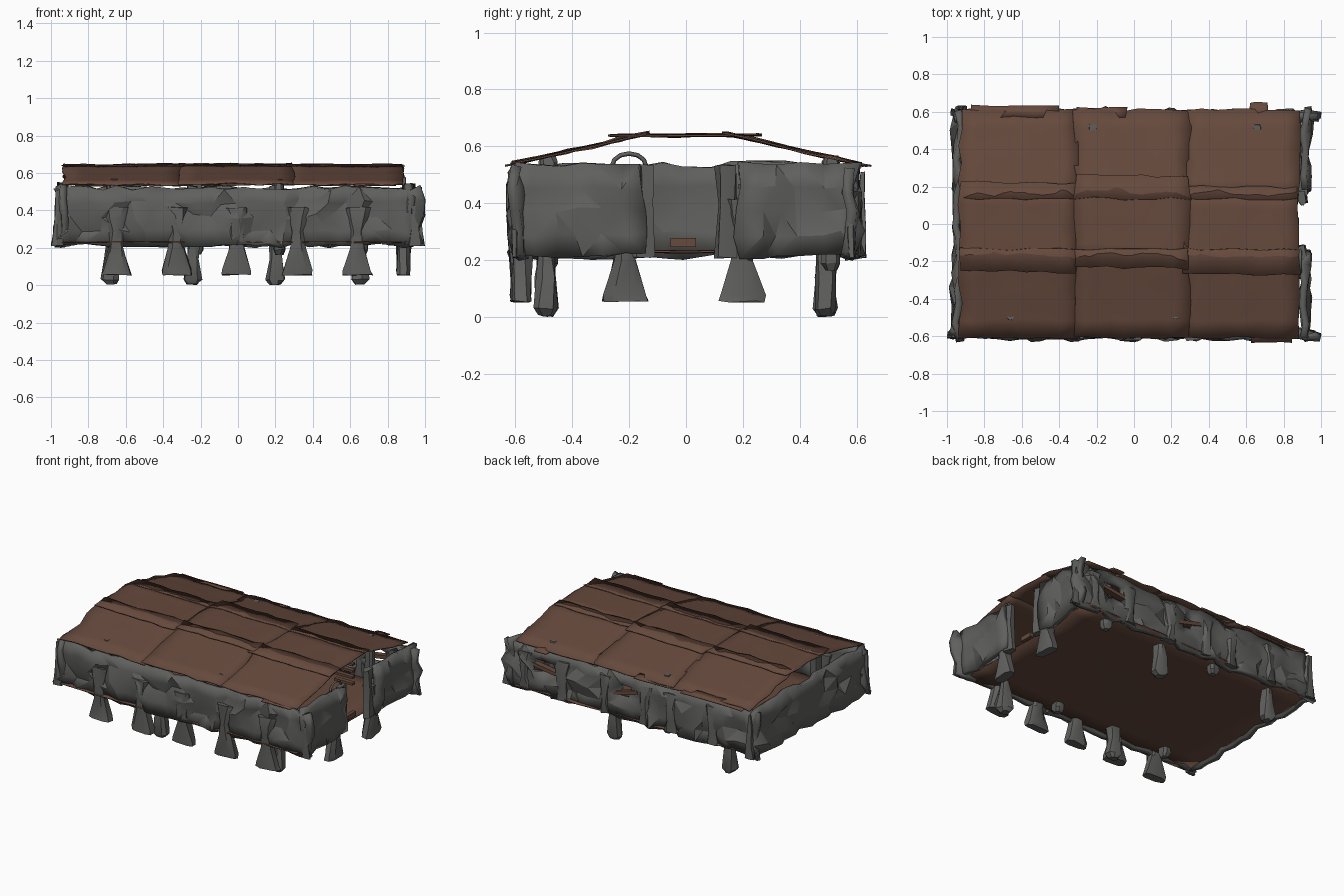
import bpy, bmesh, random, math
from mathutils import Vector, Matrix, noise

random.seed(7)
cube = bpy.data.objects.get("Cube")
if cube:
    bpy.data.objects.remove(cube)


def material(name, rgb):
    m = bpy.data.materials.new(name)
    m.use_nodes = True
    m.diffuse_color = (*rgb, 1)
    bsdf = m.node_tree.nodes["Principled BSDF"]
    bsdf.inputs["Base Color"].default_value = (*rgb, 1)
    bsdf.inputs["Roughness"].default_value = 0.9
    return m


STONE = material("grey stone", (0.115, 0.115, 0.112))
WOOD = material("brown hide", (0.132, 0.067, 0.046))


def finish(name, bm, mat, thick=0, angle=35):
    mesh = bpy.data.meshes.new(name)
    bmesh.ops.recalc_face_normals(bm, faces=bm.faces)
    bm.to_mesh(mesh)
    bm.free()
    mesh.materials.append(mat)
    ob = bpy.data.objects.new(name, mesh)
    bpy.context.collection.objects.link(ob)
    if thick:
        mod = ob.modifiers.new("thickness", "SOLIDIFY")
        mod.thickness = thick
        mod.offset = 0
    bpy.ops.object.select_all(action="DESELECT")
    ob.select_set(True)
    bpy.context.view_layer.objects.active = ob
    bpy.ops.object.shade_smooth_by_angle(angle=math.radians(angle))
    return ob


def sheet(name, a, b, c, nu, nv, mat, thick, rough, jitter, holes=(), angle=35):
    """Rough slab from corner a, with edges a-b and a-c; holes are (u0, u1, v0, v1)."""
    a, b, c = Vector(a), Vector(b), Vector(c)
    normal = (b - a).cross(c - a).normalized()
    ud, vd = (b - a).normalized(), (c - a).normalized()
    bm = bmesh.new()
    rows = []
    for j in range(nv + 1):
        row = []
        for i in range(nu + 1):
            p = a + (b - a) * i / nu + (c - a) * j / nv
            bump = noise.noise(p * 9) * rough + random.uniform(-rough, rough) * 0.6
            p += normal * bump
            p += ud * random.uniform(-jitter, jitter) + vd * random.uniform(-jitter, jitter) * 0.6
            row.append(bm.verts.new(p))
        rows.append(row)
    for j in range(nv):
        for i in range(nu):
            u, v = (i + 0.5) / nu, (j + 0.5) / nv
            if any(h[0] < u < h[1] and h[2] < v < h[3] for h in holes):
                continue
            bm.faces.new((rows[j][i], rows[j][i + 1], rows[j + 1][i + 1], rows[j + 1][i]))
    bmesh.ops.triangulate(bm, faces=bm.faces, quad_method="SHORT_EDGE")
    return finish(name, bm, mat, thick, angle)


def wall(name, a, b, c, nu, holes=()):
    return sheet(name, a, b, c, nu, 4, STONE, 0.036, 0.03, 0.022, holes, 22)


def column(name, x, y, rings, sides=8, jitter=0.008):
    """Stone column; rings are (z, half width in x, half width in y)."""
    bm = bmesh.new()
    loops = []
    for z, rx, ry in rings:
        loop = []
        for k in range(sides):
            t = math.tau * (k + 0.5) / sides
            # squared-off outline
            cx, cy = (math.copysign(abs(f) ** 0.6, f) for f in (math.cos(t), math.sin(t)))
            loop.append(bm.verts.new((x + rx * cx + random.uniform(-jitter, jitter),
                                      y + ry * cy + random.uniform(-jitter, jitter),
                                      z + random.uniform(-jitter, jitter) * 0.5)))
        loops.append(loop)
    for lo, hi in zip(loops, loops[1:]):
        for k in range(sides):
            n = (k + 1) % sides
            bm.faces.new((lo[k], lo[n], hi[n], hi[k]))
    bm.faces.new(loops[0])
    bm.faces.new(loops[-1])
    return finish(name, bm, STONE, angle=30)


def plank(name, centre, size, tilt=0):
    bm = bmesh.new()
    bmesh.ops.create_cube(bm, size=1)
    turn = Matrix.Rotation(tilt, 3, "Y")
    for v in bm.verts:
        v.co = turn @ Vector([p * s for p, s in zip(v.co, size)]) + Vector(centre)
    return finish(name, bm, WOOD)


LOW, HIGH = 0.215, 0.535
EAVE = 0.52

# Floor
sheet("floor", (-0.94, -0.61, 0.23), (0.88, -0.61, 0.23), (-0.94, 0.605, 0.23),
      12, 8, WOOD, 0.007, 0.003, 0.016)

# Long walls; the back one has two openings
holes = [(0.48, 0.56, 0.4, 0.75), (0.8, 0.88, 0.4, 0.75)]
wall("front_wall", (-0.98, -0.59, LOW), (0.97, -0.59, LOW), (-0.965, -0.585, EAVE), 24)
wall("back_wall", (-0.96, 0.58, LOW), (0.98, 0.58, LOW), (-0.95, 0.575, EAVE), 24, holes)

# Short walls; the one at +x is split by the doorway
wall("right_wall", (-0.945, -0.61, LOW), (-0.945, 0.61, LOW), (-0.935, -0.61, HIGH), 14)
for label, y0, y1 in (("front", -0.61, -0.15), ("back", 0.19, 0.61)):
    wall("left_wall_" + label, (0.92, y0, LOW), (0.92, y1, LOW), (0.91, y0, HIGH), 6)

# Splinters at the outer corners
for i, (x, y) in enumerate(((-1, -0.6), (0.98, -0.6), (1, 0.58), (-0.96, 0.62))):
    s = math.copysign(0.035, x)
    column("corner_splinter_%d" % i, x - s, y,
           [(0.21, 0.035, 0.01), (0.3, 0.022, 0.014), (0.42, 0.015, 0.011), (0.51, 0.008, 0.007)],
           6, 0.004)

# Slanted planks across the openings, plank at the door, slatted rack inside
for x, tilt in ((0.05, 0.25), (0.68, -0.15)):
    plank("window_plank", (x, 0.585, 0.4), (0.2, 0.04, 0.025), tilt)
plank("door_plank", (0.87, -0.01, 0.262), (0.025, 0.09, 0.032))
for k in range(4):
    plank("rack_slat", (0.68, 0.2, 0.37 + k * 0.045), (0.14, 0.03, 0.016))

# Hourglass buttresses along the front and beside the door
profile = [(0.055, 0.083, 0.032), (0.08, 0.078, 0.034), (0.2, 0.04, 0.036), (0.29, 0.034, 0.042),
           (0.36, 0.052, 0.044), (0.415, 0.066, 0.04)]
for x in (-0.65, -0.33, -0.01, 0.32, 0.64):
    column("front_buttress", x, -0.58, profile)
for y in (-0.21, 0.2):
    column("door_buttress", 0.885, y, [(z, d, w) for z, w, d in profile])
    column("door_jamb", 0.9, y * 0.72, [(0.21, 0.025, 0.045), (0.4, 0.025, 0.03), (HIGH, 0.02, 0.04)])

# Low stone ribs against the back wall, framing the openings
for x in (-0.62, -0.3, -0.1, 0.2, 0.54, 0.82):
    column("back_rib", x, 0.58, [(0.22, 0.05, 0.03), (0.3, 0.03, 0.036), (0.4, 0.036, 0.036), (0.48, 0.055, 0.024)])

# Inner posts: long ones reach the ground, short ones poke through the roof
for x, y in ((-0.68, 0.49), (0.2, 0.49), (-0.24, -0.49), (0.65, -0.49)):
    column("long_post", x, y, [(0.005, 0.028, 0.025), (0.03, 0.05, 0.042), (0.14, 0.036, 0.036),
                               (0.22, 0.03, 0.032), (0.45, 0.03, 0.03), (0.53, 0.03, 0.03)], 7)
for x, y in ((-0.22, 0.51), (0.66, 0.51), (-0.66, -0.485), (0.22, -0.485)):
    column("short_post", x, y, [(0.165, 0.022, 0.02), (0.19, 0.035, 0.035), (0.4, 0.03, 0.03),
                                (0.545, 0.026, 0.03), (0.567, 0.02, 0.024)], 7, 0.005)

# Small stone arch on top of the wall beside the door
arch = bpy.data.curves.new("wall_arch", "CURVE")
arch.dimensions = "3D"
arch.bevel_depth = 0.008
arch.bevel_resolution = 0
line = arch.splines.new("POLY")
line.points.add(6)
for k, p in enumerate(line.points):
    t = math.pi * k / 6
    p.co = (0.89, -0.2 + 0.06 * math.cos(t), 0.53 + 0.045 * math.sin(t), 1)
arch.materials.append(STONE)
arch_ob = bpy.data.objects.new("wall_arch", arch)
bpy.context.collection.objects.link(arch_ob)

# Roof: three bays, each with two sloping sheets and a flat ridge sheet
bays = ((-0.93, -0.3, 0, -0.25, 0.225), (-0.315, 0.295, 0.003, -0.23, 0.265), (0.27, 0.885, 0, -0.26, 0.205))
for bay, (x0, x1, lift, front, back) in enumerate(bays):
    for side, s in (("front", -1), ("back", 1)):
        ye, yr = s * 0.61, s * 0.135
        sheet("roof_%s_%d" % (side, bay), (x0, ye, 0.537 + lift), (x1, ye, 0.537 + lift),
              (x0, yr, 0.645 + lift), 7, 5, WOOD, 0.006, 0.006, 0.014)
    sheet("roof_ridge_%d" % bay, (x0, front, 0.638 + lift), (x1, front - 0.01, 0.638 + lift),
          (x0, back, 0.638 + lift), 7, 4, WOOD, 0.006, 0.004, 0.014)

# Ragged flaps hanging past the back and front eaves
for x0, x1, y0, y1 in ((-0.87, -0.4, 0.57, 0.635), (-0.3, -0.04, 0.57, 0.625),
                       (0.62, 0.72, 0.57, 0.65), (0.62, 0.85, -0.57, -0.635)):
    sheet("eave_flap", (x0, y0, 0.545), (x1, y0, 0.545), (x0, y1, 0.532),
          4, 1, WOOD, 0.006, 0.003, 0.008)
